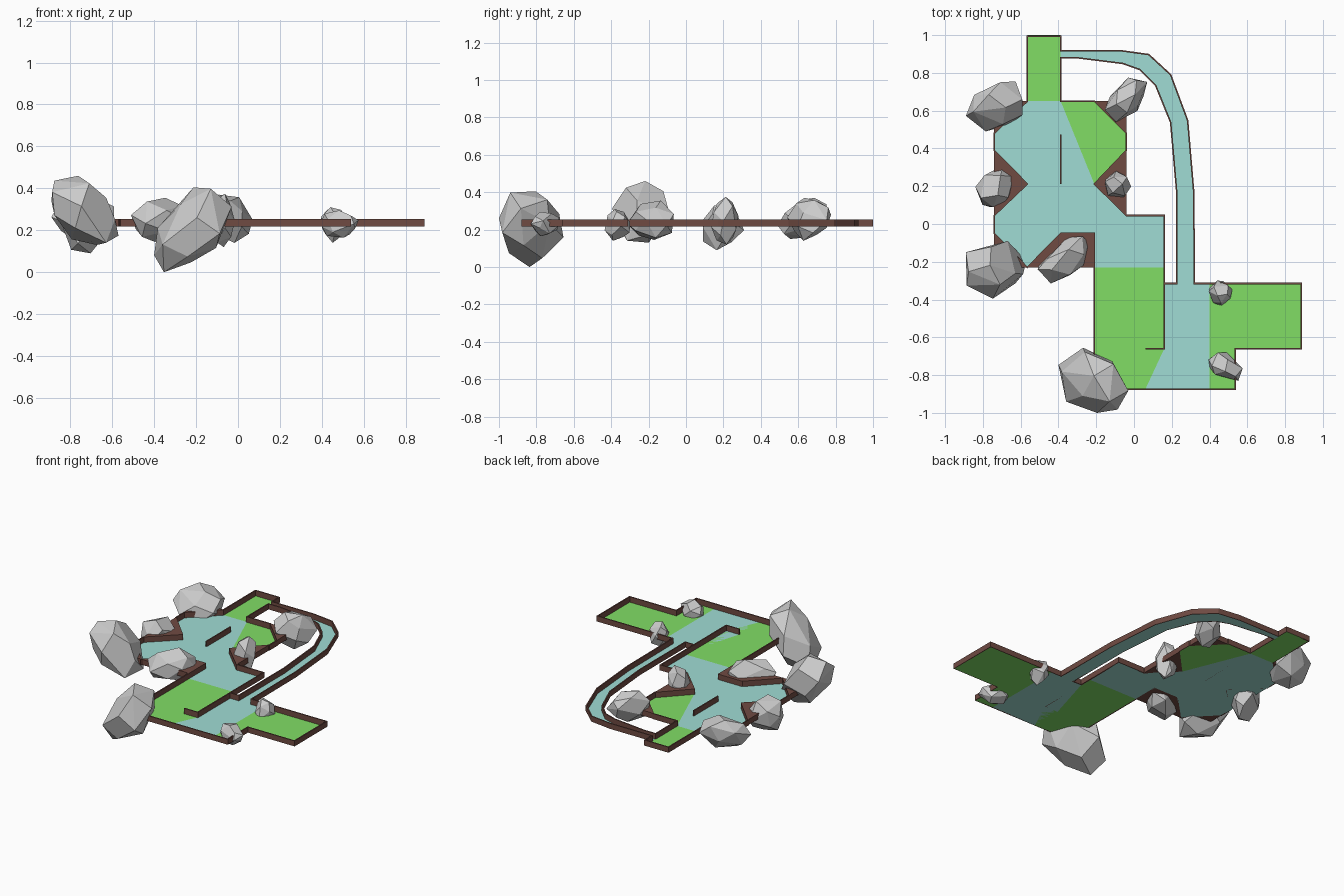
import bpy, bmesh, math, random
from mathutils import Vector

if "Cube" in bpy.data.objects:
    bpy.data.objects.remove(bpy.data.objects["Cube"])

Z0, Z1 = 0.217, 0.254   # floor level and wall top


def material(name, rgb):
    m = bpy.data.materials.new(name)
    m.diffuse_color = (*rgb, 1)
    m.use_nodes = True
    m.node_tree.nodes["Principled BSDF"].inputs["Base Color"].default_value = m.diffuse_color
    return m


GREEN = material("grass_green", (0.22, 0.73, 0.13))
CYAN = material("pale_cyan", (0.35, 0.72, 0.66))
BROWN = material("brown_wood", (0.16, 0.07, 0.055))


def finish(bm, name, mat=None):
    bmesh.ops.recalc_face_normals(bm, faces=bm.faces)
    me = bpy.data.meshes.new(name)
    bm.to_mesh(me)
    bm.free()
    ob = bpy.data.objects.new(name, me)
    bpy.context.collection.objects.link(ob)
    if mat:
        me.materials.append(mat)
    return ob


def plate(name, pts, mat, height=0.0):
    """Flat outline at floor level, optionally extruded into a block."""
    bm = bmesh.new()
    f = bm.faces.new([bm.verts.new((x, y, Z0)) for x, y in pts])
    bmesh.ops.triangulate(bm, faces=[f])
    bmesh.ops.recalc_face_normals(bm, faces=bm.faces)
    if height:
        r = bmesh.ops.extrude_face_region(bm, geom=bm.faces[:])
        verts = [v for v in r["geom"] if isinstance(v, bmesh.types.BMVert)]
        bmesh.ops.translate(bm, verts=verts, vec=(0, 0, height))
    elif bm.faces[:][0].normal.z < 0:
        bmesh.ops.reverse_faces(bm, faces=bm.faces)
    return finish(bm, name, mat)


def wall(name, pts, closed=False):
    """Thin upright rail following a path."""
    bm = bmesh.new()
    lo = [bm.verts.new((x, y, Z0)) for x, y in pts]
    hi = [bm.verts.new((x, y, Z1)) for x, y in pts]
    n = len(pts)
    for i in range(n if closed else n - 1):
        j = (i + 1) % n
        bm.faces.new((lo[i], lo[j], hi[j], hi[i]))
    ob = finish(bm, name, BROWN)
    s = ob.modifiers.new("thickness", "SOLIDIFY")
    s.thickness, s.offset, s.use_even_offset = 0.008, 0, True
    return ob


def rock(name, lo, hi, lean, seed, count=17):
    """Faceted boulder: hull of jittered sphere points, leaned, fitted to a box."""
    rnd = random.Random(seed)
    pts = []
    for i in range(count):
        z = 1 - 2 * (i + 0.5) / count
        a = i * 2.39996 + seed + rnd.uniform(-0.3, 0.3)
        r = math.sqrt(1 - z * z)
        p = Vector((r * math.cos(a), r * math.sin(a), z)) * rnd.uniform(0.9, 1.1)
        xz, yz, xy = lean
        pts.append(Vector((p.x + xz * p.z + xy * p.y, p.y + yz * p.z + xy * p.x, p.z)))
    mn = [min(p[k] for p in pts) for k in range(3)]
    mx = [max(p[k] for p in pts) for k in range(3)]
    bm = bmesh.new()
    for p in pts:
        bm.verts.new([lo[k] + (p[k] - mn[k]) / (mx[k] - mn[k]) * (hi[k] - lo[k])
                      for k in range(3)])
    bmesh.ops.convex_hull(bm, input=bm.verts)
    bmesh.ops.dissolve_limit(bm, angle_limit=math.radians(14),
                             verts=bm.verts, edges=bm.edges)
    return finish(bm, name)


# Key grid lines of the course
A, B, C, D, E = -0.74, -0.565, -0.388, -0.21, -0.04
P, Q, R, S, T = 0.65, 0.48, 0.39, 0.212, 0.045
U, V, W = -0.05, -0.23, 0.16

# Curved side channel
ch_out = [(C, 0.918), (-0.075, 0.918), (0.078, 0.897), (0.194, 0.79),
          (0.284, 0.548), (0.316, 0.172), (0.32, -0.315)]
ch_in = [(C, 0.88), (-0.30, 0.88), (-0.06, 0.85), (0.03, 0.818), (0.115, 0.733),
         (0.194, 0.538), (0.226, 0.172), (0.226, -0.315)]
plate("side_channel_floor", ch_out + ch_in[::-1], CYAN)

# Main lane floors
plate("start_floor", [(B, P), (C, P), (C, 1.0), (B, 1.0)], GREEN)
left_edge = [(B, P), (A, Q), (A, R), (B, S), (A, T), (A, U), (B, V), (C, U), (D, U)]
plate("octagon_floor", left_edge + [(D, V), (W, V), (W, T), (E, T), (D, S), (C, S), (C, P)], CYAN)
plate("octagon_green_floor", [(C, S), (D, S), (E, R), (E, Q), (D, P), (C, P)], GREEN)
plate("lower_green_floor", [(D, -0.875), (0.06, -0.875), (0.06, -0.66), (W, -0.66), (W, V), (D, V)], GREEN)
plate("lower_cyan_floor", [(0.06, -0.875), (0.40, -0.875), (0.40, -0.315), (W, -0.315),
                           (W, -0.66), (0.06, -0.66)], CYAN)
plate("end_floor", [(0.40, -0.875), (0.535, -0.875), (0.535, -0.66), (0.885, -0.66),
                    (0.885, -0.315), (0.40, -0.315)], GREEN)

# Rails
wall("outer_rail", [(C, 0.995), (B, 0.995)] + left_edge
     + [(D, -0.875), (0.535, -0.875), (0.535, -0.66), (0.885, -0.66), (0.885, -0.315)]
     + ch_out[::-1], closed=True)
wall("inner_rail", ch_in + [(W, -0.315), (W, T), (E, T), (D, S), (E, R), (E, Q), (D, P), (C, P)],
     closed=True)
wall("octagon_divider", [(C, S), (C, 0.475)])
wall("lower_divider", [(W, -0.315), (W, -0.66), (0.06, -0.66)])

# Solid brown corner fillers around the octagons
fillers = [[(A, P), (A, Q), (B, P)], [(A, R), (A, T), (B, S)], [(A, U), (A, V), (B, V)],
           [(E, P), (D, P), (E, Q)], [(E, R), (D, S), (E, T)],
           [(B, V), (D, V), (D, U), (C, U)]]
for i, f in enumerate(fillers):
    plate(f"corner_filler_{i + 1}", f, BROWN, Z1 - Z0)

# Boulders: low corner, high corner, lean (xz, yz, xy)
rocks = [
    ((-0.89, 0.49, 0.15), (-0.59, 0.755, 0.37), (0, 0.35, 0.15)),
    ((-0.155, 0.54, 0.14), (0.07, 0.775, 0.37), (-0.2, 0, 0.3)),
    ((-0.84, 0.09, 0.09), (-0.635, 0.31, 0.33), (0, 0, 0.1)),
    ((-0.155, 0.135, 0.12), (-0.015, 0.28, 0.375), (0, 0.1, 0)),
    ((-0.89, -0.395, 0.13), (-0.57, -0.09, 0.46), (-0.45, 0, 0)),
    ((-0.51, -0.315, 0.145), (-0.235, -0.065, 0.355), (0, 0, 0.25)),
    ((-0.40, -1.0, 0.0), (-0.03, -0.655, 0.405), (0.4, 0, -0.1)),
    ((0.395, -0.435, 0.14), (0.52, -0.30, 0.31), (0, 0, 0)),
    ((0.395, -0.83, 0.165), (0.575, -0.68, 0.295), (0, 0, -0.15)),
]
for i, (lo, hi, lean) in enumerate(rocks):
    rock(f"boulder_{i + 1}", lo, hi, lean, i + 3)
